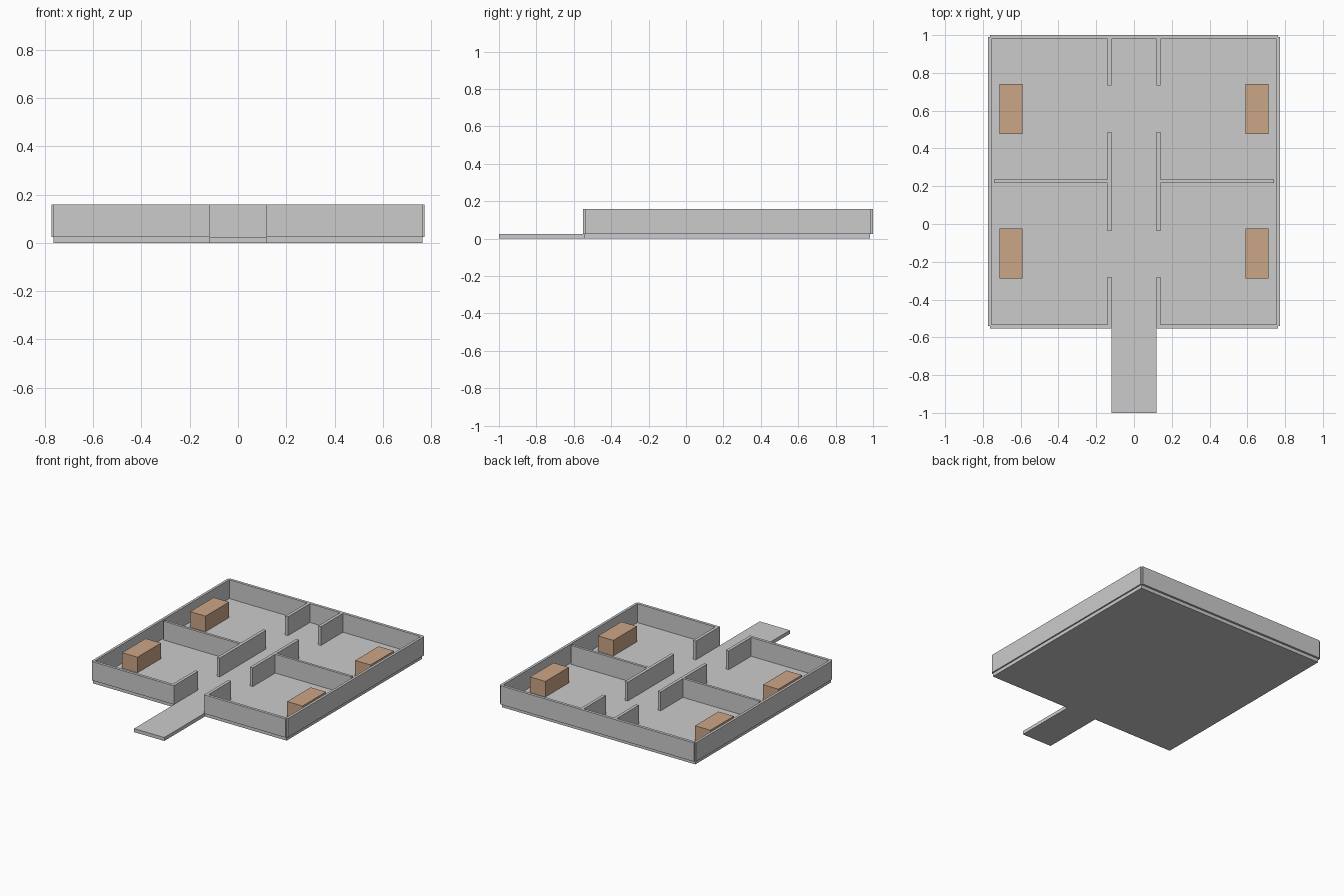
import bpy, bmesh

if "Cube" in bpy.data.objects:
    bpy.data.objects.remove(bpy.data.objects["Cube"])

FLOOR, TOP = 0.025, 0.159       # floor surface and wall top


def prism(name, outline, z0, z1, mat=None):
    """Extrude a flat outline from z0 up to z1."""
    bm = bmesh.new()
    face = bm.faces.new([bm.verts.new((x, y, z0)) for x, y in outline])
    ext = bmesh.ops.extrude_face_region(bm, geom=[face])
    for v in ext["geom"]:
        if isinstance(v, bmesh.types.BMVert):
            v.co.z = z1
    bmesh.ops.recalc_face_normals(bm, faces=bm.faces)
    mesh = bpy.data.meshes.new(name)
    bm.to_mesh(mesh)
    bm.free()
    obj = bpy.data.objects.new(name, mesh)
    bpy.context.collection.objects.link(obj)
    if mat:
        mesh.materials.append(mat)
    return obj


def box(name, x0, x1, y0, y1, z0=FLOOR, z1=TOP, mat=None):
    return prism(name, [(x0, y0), (x1, y0), (x1, y1), (x0, y1)], z0, z1, mat)


brown = bpy.data.materials.new("brown_wood")
brown.diffuse_color = (0.6, 0.38, 0.24, 1)
brown.use_nodes = True
brown.node_tree.nodes["Principled BSDF"].inputs["Base Color"].default_value = brown.diffuse_color

# Floor slab with entrance walkway as one outline
right = [(0.119, -1.0), (0.119, -0.542), (0.763, -0.542), (0.763, 0.985)]
prism("floor", right + [(-x, y) for x, y in reversed(right)], 0, FLOOR)

# Back outer wall
box("back_wall", -0.763, 0.763, 0.98, 1.0)

for side, s in (("left", -1), ("right", 1)):
    def part(name, x0, x1, y0, y1, **kw):
        a, b = sorted((s * x0, s * x1))
        return box(f"{side}_{name}", a, b, y0, y1, **kw)

    # Outer walls, overhanging the slab with notched corners
    part("side_wall", 0.755, 0.773, -0.541, 0.99)
    part("front_wall", 0.119, 0.763, -0.552, -0.532)

    # Corridor walls with two doorways
    part("corridor_wall_front", 0.119, 0.141, -0.532, -0.28)
    part("corridor_wall_middle", 0.119, 0.141, -0.036, 0.487)
    part("corridor_wall_back", 0.119, 0.141, 0.732, 0.98)

    # Wall between the two rooms, stopping just short of the side wall
    part("room_divider", 0.141, 0.741, 0.218, 0.236)

    # Furniture block in each room
    for room, y in (("front", -0.289), ("back", 0.477)):
        part(f"{room}_room_bed", 0.59, 0.711, y, y + 0.264, z1=0.136, mat=brown)
